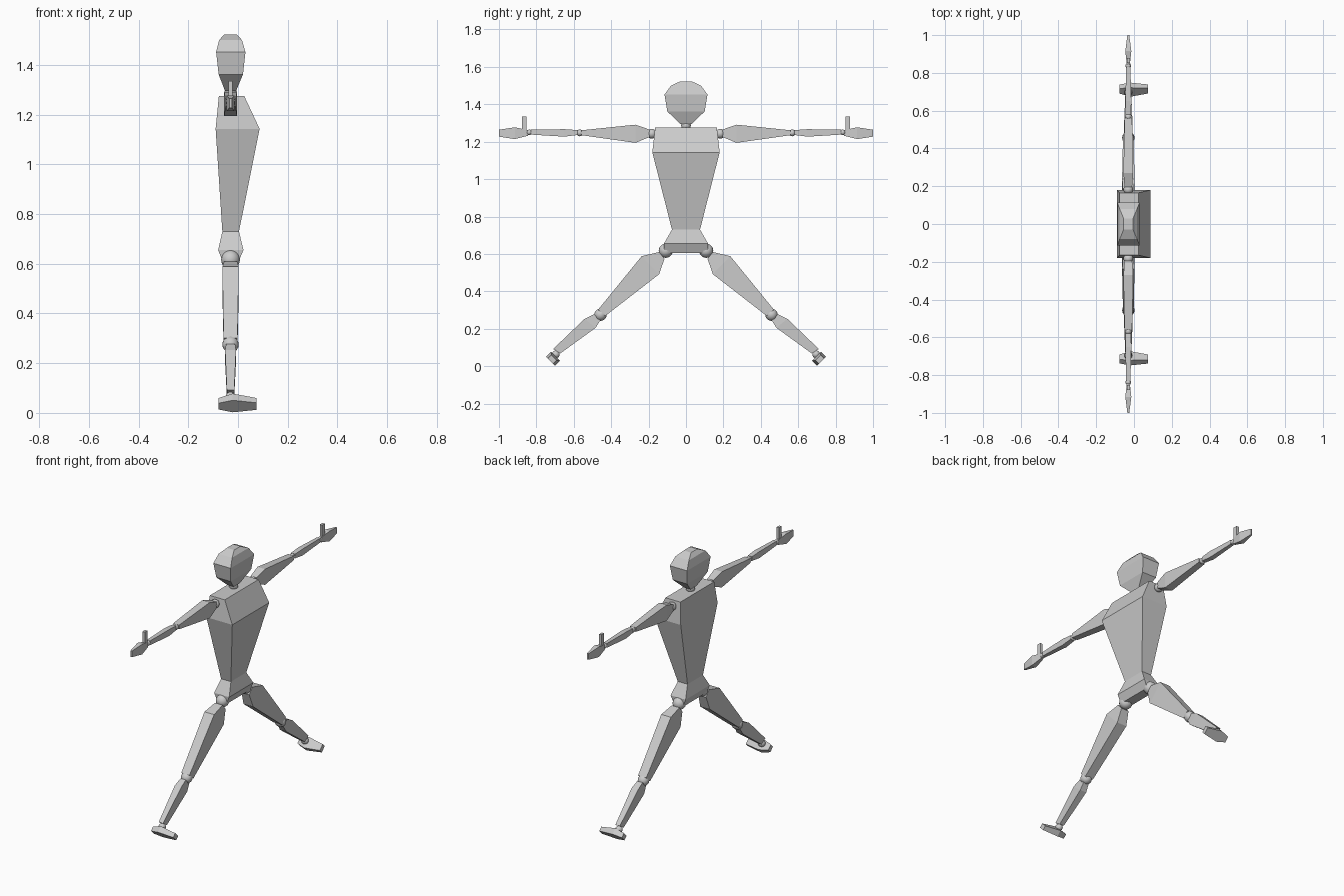
import bpy, bmesh, math
from mathutils import Vector

if "Cube" in bpy.data.objects:
    bpy.data.objects.remove(bpy.data.objects["Cube"])

CX = -0.03  # fore-aft centre line of the limbs

grey = bpy.data.materials.new("plain grey")
grey.diffuse_color = (0.6, 0.6, 0.6, 1)
grey.use_nodes = True
grey.node_tree.nodes["Principled BSDF"].inputs["Base Color"].default_value = grey.diffuse_color


def finish(bm, name):
    bmesh.ops.recalc_face_normals(bm, faces=bm.faces)
    me = bpy.data.meshes.new(name)
    bm.to_mesh(me)
    bm.free()
    me.materials.append(grey)
    ob = bpy.data.objects.new(name, me)
    bpy.context.collection.objects.link(ob)
    return ob


def loft(name, rings):
    """Skin a row of four-cornered sections and cap both ends."""
    bm = bmesh.new()
    rows = [[bm.verts.new(p) for p in r] for r in rings]
    for a, b in zip(rows, rows[1:]):
        for i in range(4):
            j = (i + 1) % 4
            bm.faces.new((a[i], a[j], b[j], b[i]))
    bm.faces.new(rows[0])
    bm.faces.new(rows[-1])
    return finish(bm, name)


def stack(name, levels):
    """Sections by height: z, back x, front x, half width in y."""
    return loft(name, [[(a, -w, z), (b, -w, z), (b, w, z), (a, w, z)]
                       for z, a, b, w in levels])


def limb(name, side, sections):
    """Sections as a lower (y, z) point, an upper (y, z) point and half depth in x."""
    return loft(name, [[(CX - h, side * p[0], p[1]), (CX + h, side * p[0], p[1]),
                        (CX + h, side * q[0], q[1]), (CX - h, side * q[0], q[1])]
                       for p, q, h in sections])


def ball(name, y, z, r):
    bm = bmesh.new()
    bmesh.ops.create_uvsphere(bm, u_segments=16, v_segments=10, radius=r)
    bmesh.ops.translate(bm, vec=Vector((CX, y, z)), verts=bm.verts)
    for f in bm.faces:
        f.smooth = True
    return finish(bm, name)


# Head, neck and trunk
stack("head", [(1.295, -0.052, -0.008, 0.03), (1.362, -0.078, 0.02, 0.1),
               (1.452, -0.088, 0.03, 0.115), (1.5, -0.076, 0.016, 0.08),
               (1.523, -0.055, -0.005, 0.03)])
ball("neck", 0, 1.287, 0.026)
stack("torso", [(0.73, -0.063, 0.004, 0.075), (1.143, -0.09, 0.087, 0.18),
                (1.275, -0.077, 0.025, 0.165)])
stack("pelvis", [(0.605, -0.06, 0.0, 0.115), (0.655, -0.08, 0.022, 0.118),
                 (0.73, -0.063, 0.004, 0.075)])

for s, tag in ((1, "left"), (-1, "right")):
    # Ball joints
    for part, y, z, r in (("shoulder", 0.183, 1.243, 0.026), ("elbow", 0.568, 1.247, 0.018),
                          ("wrist", 0.838, 1.25, 0.015), ("hip", 0.108, 0.617, 0.038),
                          ("knee", 0.457, 0.275, 0.033), ("ankle", 0.696, 0.063, 0.021)):
        ball(f"{tag}_{part}", s * y, z, r)
    # Arm
    limb(f"{tag}_upper_arm", s, [((0.195, 1.225), (0.195, 1.265), 0.02),
                                 ((0.27, 1.194), (0.27, 1.291), 0.026),
                                 ((0.56, 1.235), (0.56, 1.261), 0.02)])
    limb(f"{tag}_forearm", s, [((0.58, 1.236), (0.58, 1.262), 0.014),
                               ((0.65, 1.227), (0.65, 1.267), 0.016),
                               ((0.83, 1.238), (0.83, 1.264), 0.011)])
    limb(f"{tag}_hand", s, [((0.845, 1.232), (0.845, 1.262), 0.008),
                            ((0.915, 1.214), (0.915, 1.277), 0.016),
                            ((1.0, 1.227), (1.0, 1.264), 0.005)])
    limb(f"{tag}_thumb", s, [((0.852, 1.25), (0.852, 1.335), 0.008),
                             ((0.878, 1.25), (0.878, 1.335), 0.008)])
    # Leg
    limb(f"{tag}_thigh", s, [((0.115, 0.575), (0.145, 0.61), 0.026),
                             ((0.143, 0.492), (0.237, 0.588), 0.033),
                             ((0.432, 0.268), (0.47, 0.302), 0.028)])
    limb(f"{tag}_shin", s, [((0.457, 0.247), (0.492, 0.278), 0.018),
                            ((0.483, 0.205), (0.542, 0.253), 0.022),
                            ((0.672, 0.068), (0.71, 0.092), 0.015)])
    # Foot, lying along x and tilted square to the leg
    along, across = Vector((0, 0.71, -0.71)), Vector((0, 0.71, 0.71))
    rings = []
    for x, w, top, sole in ((-0.078, 0.018, -0.01, 0.019), (-0.022, 0.034, -0.019, 0.019),
                            (0.075, 0.02, -0.008, 0.019)):
        c = Vector((x, 0.711, 0.04))
        pts = [c + across * a + along * b
               for a, b in ((-w, top), (w, top), (w, sole), (-w, sole))]
        rings.append([(p.x, s * p.y, p.z) for p in pts])
    loft(f"{tag}_foot", rings)
